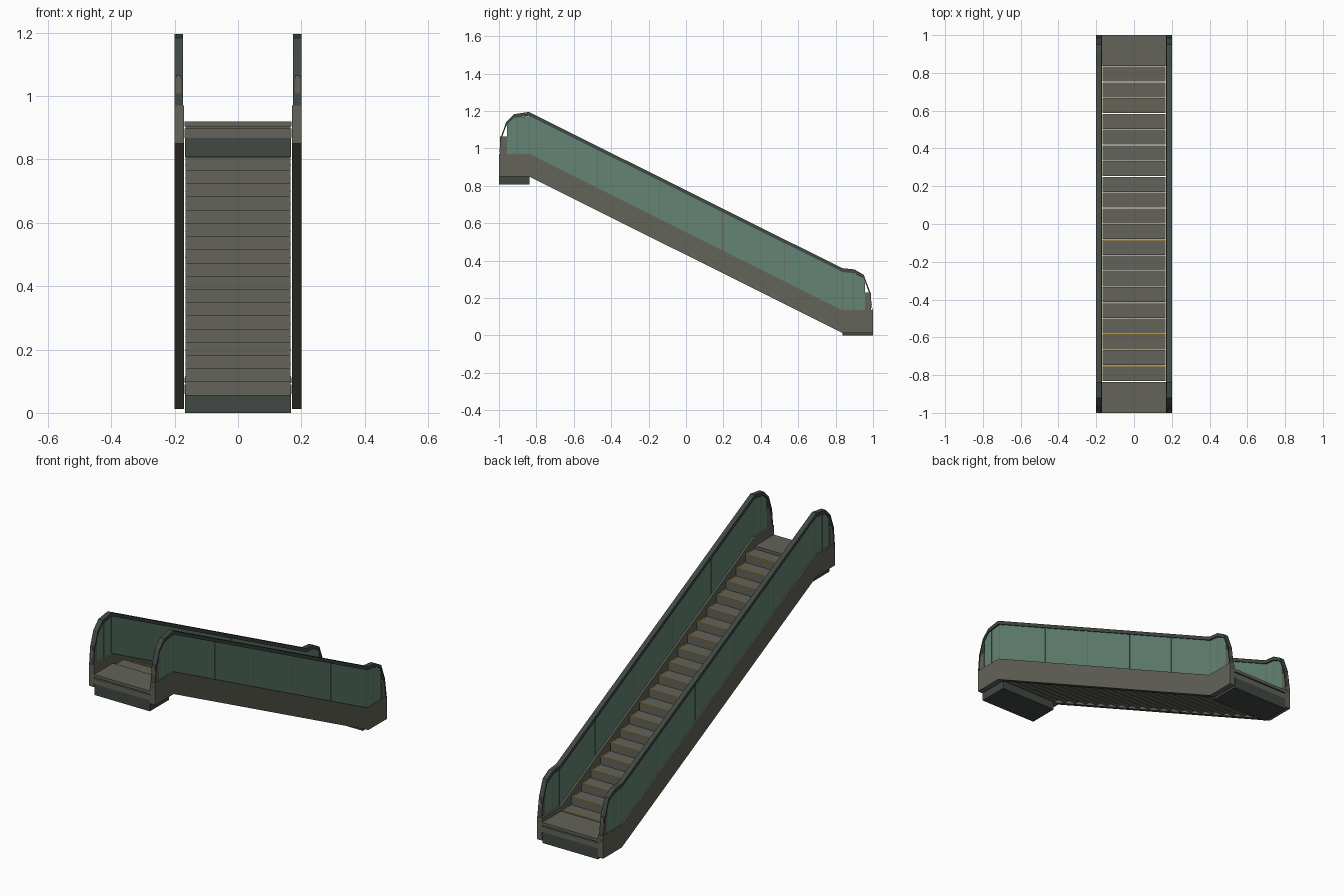
import bpy, bmesh

cube = bpy.data.objects.get("Cube")
if cube:
    bpy.data.objects.remove(cube, do_unlink=True)


def material(name, r, g, b):
    m = bpy.data.materials.new(name)
    m.use_nodes = True
    m.diffuse_color = (r, g, b, 1)
    m.node_tree.nodes["Principled BSDF"].inputs["Base Color"].default_value = (r, g, b, 1)
    return m


METAL = material("warm grey metal", .125, .125, .1)
RUBBER = material("dark rubber", .052, .066, .055)
GLASS = material("green glass", .125, .235, .175)
YELLOW = material("safety yellow", .5, .3, .03)


def add_prism(bm, outline, x0, x1):
    """Extrude a (y, z) outline across x."""
    ends = [[bm.verts.new((x, y, z)) for y, z in outline] for x in (x0, x1)]
    bm.faces.new(ends[0])
    bm.faces.new(ends[1][::-1])
    n = len(outline)
    for i in range(n):
        j = (i + 1) % n
        bm.faces.new((ends[0][i], ends[1][i], ends[1][j], ends[0][j]))


def rect(y0, y1, z0, z1):
    return [(y0, z0), (y1, z0), (y1, z1), (y0, z1)]


def build(name, mat, prisms):
    bm = bmesh.new()
    for outline, x0, x1 in prisms:
        add_prism(bm, outline, x0, x1)
    bmesh.ops.recalc_face_normals(bm, faces=bm.faces)
    mesh = bpy.data.meshes.new(name)
    bm.to_mesh(mesh)
    bm.free()
    mesh.materials.append(mat)
    ob = bpy.data.objects.new(name, mesh)
    bpy.context.collection.objects.link(ob)
    return ob


def height_on(path, y):
    """Height of a polyline path at a given y."""
    for (ya, za), (yb, zb) in zip(path, path[1:]):
        if ya <= y <= yb:
            return za + (zb - za) * (y - ya) / (yb - ya)
    return path[-1][1]


# Side paths of the balustrade
rail_top = [(-1, .955), (-.99, 1.06), (-.962, 1.14), (-.92, 1.183), (-.84, 1.195),
            (.835, .36), (.9, .353), (.95, .325), (.982, .24), (1, .12)]
rail_low = [(y, z - .02) for y, z in rail_top]
skirt_top = [(-1, .97), (-.835, .97), (.835, .135), (1, .135)]
skirt_low = [(-1, .85), (-.84, .85), (.84, .012), (1, .012)]
post_ys = [-.9, -.835, -.475, -.14, .195, .525, .835, .895]

# Balustrades, one on each side
for side, s in (("left", 1), ("right", -1)):
    build(side + "_skirt", METAL, [(skirt_low + skirt_top[::-1], s * .17, s * .2)])

    rail = []
    for i in range(len(rail_top) - 1):
        strip = [rail_low[i], rail_low[i + 1], rail_top[i + 1], rail_top[i]]
        rail.append((strip, s * .173, s * .2))
    build(side + "_handrail", RUBBER, rail)

    # Glass panels between the skirt and the handrail
    stops = sorted([-.958, -.92, .95, .958] + post_ys)
    panes = []
    for a, b in zip(stops, stops[1:]):
        pane = [(a, height_on(skirt_top, a)), (b, height_on(skirt_top, b)),
                (b, height_on(rail_low, b)), (a, height_on(rail_low, a))]
        panes.append((pane, s * .18, s * .193))
    build(side + "_glass", GLASS, panes)

    posts = [(rect(y - .0015, y + .0015, height_on(skirt_top, y), height_on(rail_low, y)),
              s * .179, s * .194) for y in post_ys]
    build(side + "_glass_joints", METAL, posts)

    # Newel blocks closing the two ends
    build(side + "_newels", METAL, [(rect(-.995, -.958, .95, 1.065), s * .18, s * .195),
                                    (rect(.958, .99, .12, .23), s * .18, s * .195)])

# Landings: dark pit, metal frame and floor plate
for name, base, y0, y1 in (("top", .808, -1, -.837), ("bottom", 0, .837, 1)):
    build(name + "_landing_pit", RUBBER, [(rect(y0, y1, base, base + .06), -.168, .168)])
    build(name + "_landing_frame", METAL, [(rect(y0, y1, base + .06, base + .089), -.169, .169)])
    build(name + "_landing_plate", METAL, [(rect(y0, y1, base + .095, base + .111), -.169, .169)])

# Moving steps with yellow edging
COUNT = 20
RUN, RISE = 1.667 / COUNT, .0417
steps, edging = [], []
for k in range(COUNT):
    front = .833 - k * RUN
    back = front - RUN + .004
    low = .055 + k * RISE
    top = low + .06
    steps.append((rect(back, front, low, top), -.166, .166))
    edging.append((rect(front - .003, front + .0005, top - .002, top + .001), -.166, .166))
    for s in (1, -1):
        edging.append((rect(back, front, top - .001, top + .001), s * .163, s * .1665))
build("steps", METAL, steps)
build("step_edging", YELLOW, edging)
